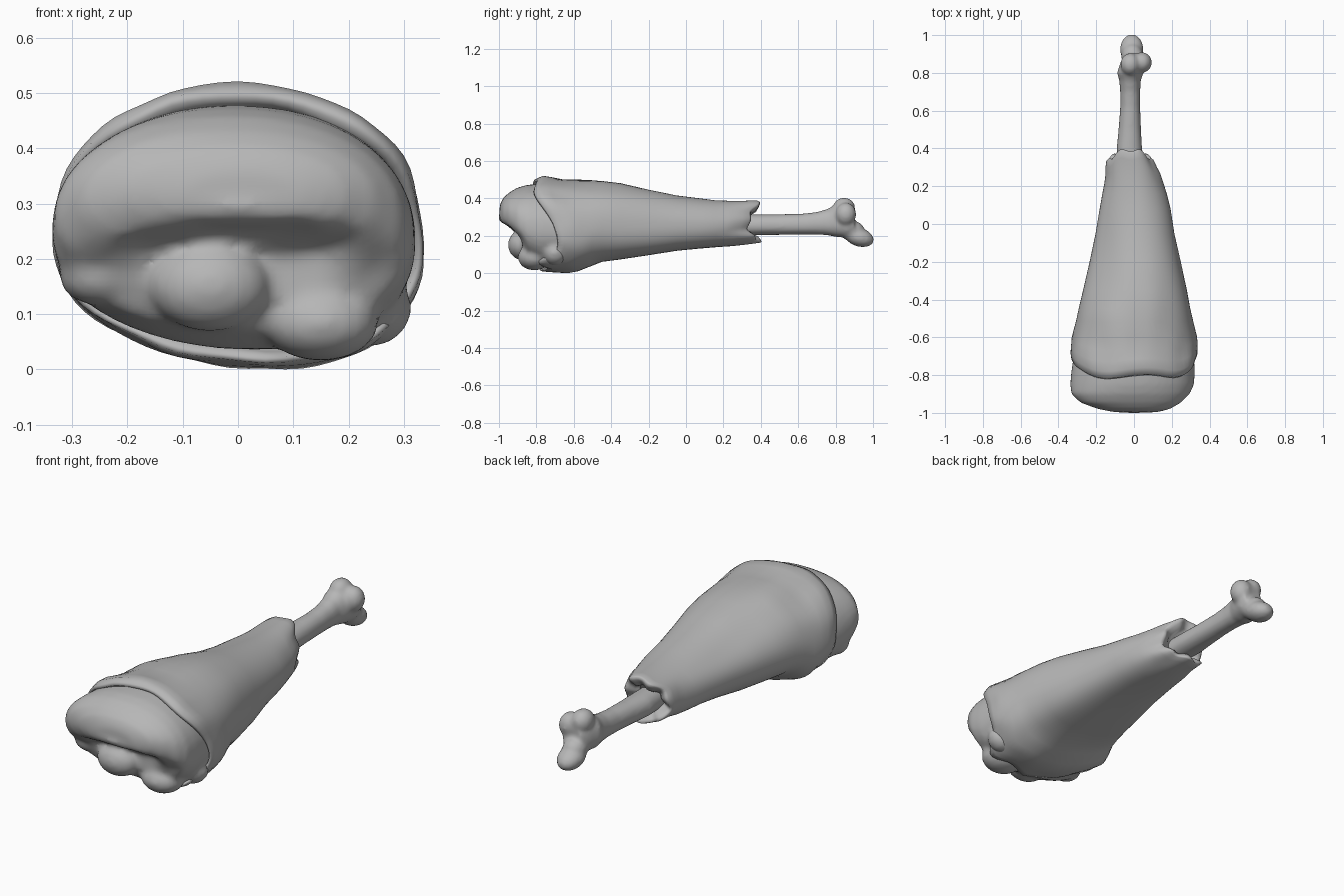
import bpy, bmesh, math
from mathutils import Vector, Matrix, noise

grey = bpy.data.materials.new("plain grey")
grey.diffuse_color = (0.47, 0.47, 0.47, 1)


def ring_point(ring, a):
    """Point on a flattened-oval cross-section (y, left, right, bottom, top)."""
    y, xl, xr, zb, zt = ring
    zm = zb + 0.44 * (zt - zb)
    c, s = math.cos(a), math.sin(a)
    p = 0.93
    x = (xl + xr) / 2 + (xr - xl) / 2 * math.copysign(abs(c) ** p, c)
    z = zm + (zt - zm if s > 0 else zm - zb) * math.copysign(abs(s) ** p, s)
    return Vector((x, y, z))


def loft(bm, rings, n, warp=None):
    """Closed tube through the rings, with an optional change to each point."""
    loops = []
    for r in rings:
        pts = [(2 * math.pi * i / n, ring_point(r, 2 * math.pi * i / n)) for i in range(n)]
        loops.append([bm.verts.new(warp(p, a) if warp else p) for a, p in pts])
    for l0, l1 in zip(loops, loops[1:]):
        for i in range(n):
            j = (i + 1) % n
            bm.faces.new((l0[i], l0[j], l1[j], l1[i]))
    bm.faces.new(loops[0])
    bm.faces.new(loops[-1])
    bmesh.ops.recalc_face_normals(bm, faces=bm.faces)


def lump(bm, centre, radii, tilt=0.0):
    m = (Matrix.Translation(centre) @ Matrix.Rotation(tilt, 4, 'X')
         @ Matrix.Diagonal((*radii, 1)))
    bmesh.ops.create_uvsphere(bm, u_segments=24, v_segments=16, radius=1, matrix=m)


def finish(name, bm, voxel=None, smooth=4):
    me = bpy.data.meshes.new(name)
    bm.to_mesh(me)
    bm.free()
    me.materials.append(grey)
    ob = bpy.data.objects.new(name, me)
    bpy.context.collection.objects.link(ob)
    for f in me.polygons:
        f.use_smooth = True
    if voxel:
        # melt overlapping lumps into one soft surface
        rm = ob.modifiers.new("melt", 'REMESH')
        rm.mode = 'VOXEL'
        rm.voxel_size = voxel
        rm.use_smooth_shade = True
        sm = ob.modifiers.new("soften", 'SMOOTH')
        sm.factor = 0.5
        sm.iterations = smooth
    return ob


def bell(a, deg, width):
    d = (math.degrees(a) - deg + 180) % 360 - 180
    return math.exp(-(d / width) ** 2)


def hump(v, centre, width):
    return math.exp(-((v - centre) / width) ** 2)


# Skin: long tapering sleeve, folded in at both ragged ends
def skin_warp(p, a):
    c, s = math.cos(a), math.sin(a)
    q = p.copy()
    out = (p - Vector((0, p.y, 0.24))).normalized()
    front = min(1, max(0, (-0.48 - p.y) / 0.3))
    back = min(1, max(0, (p.y - 0.16) / 0.17))
    slant = max(0, 0.85 * abs(c) - 0.5 * s) ** 2
    q.y += front * (0.14 * slant + 0.01 * math.sin(5 * a + 1))
    # loose flap reaching forward under the lower right, low side swung right
    q.y -= front * 0.1 * bell(a, -52, 16)
    if s < 0:
        q.x += 0.05 * s * s * min(1, max(0, (-0.2 - p.y) / 0.4))
    # body leans: slimmer upper left shoulder, fuller lower right
    q += out * (-0.03 * bell(a, 130, 32) + 0.026 * bell(a, -45, 30)) * hump(p.y, -0.2, 0.26)
    q -= out * 0.02 * bell(a, -125, 28) * hump(p.y, -0.5, 0.14)
    # tabs above and below the bone, notches at the sides
    q.y += back * (-0.03 * math.cos(2 * a) + 0.01 * math.sin(7 * a))
    q.z += back * 0.012 * bell(a, 75, 25)
    # gentle dents, stronger near the ends
    q += out * (0.004 + 0.007 * max(front, back)) * noise.noise(p * 9)
    # shallow crease and swelling on top
    q.z += 0.008 * hump(p.x, -0.12, 0.09) * hump(p.y, -0.52, 0.05) * max(0, s)
    q.z = max(q.z, 0)
    return q


bm = bmesh.new()
loft(bm, [
    (-0.70, -0.28, 0.28, 0.07, 0.44),
    (-0.78, -0.312, 0.312, 0.035, 0.475),
    (-0.81, -0.322, 0.322, 0.025, 0.49),
    (-0.805, -0.333, 0.333, 0.015, 0.506),
    (-0.77, -0.336, 0.336, 0.007, 0.519),
    (-0.72, -0.335, 0.336, 0.003, 0.513),
    (-0.66, -0.33, 0.334, 0.0, 0.503),
    (-0.60, -0.32, 0.325, 0.006, 0.5),
    (-0.52, -0.306, 0.31, 0.035, 0.499),
    (-0.45, -0.295, 0.299, 0.06, 0.495),
    (-0.35, -0.272, 0.278, 0.077, 0.484),
    (-0.20, -0.235, 0.243, 0.1, 0.452),
    (-0.05, -0.205, 0.212, 0.122, 0.42),
    (0.08, -0.182, 0.19, 0.132, 0.4),
    (0.16, -0.168, 0.173, 0.138, 0.39),
    (0.23, -0.157, 0.153, 0.144, 0.382),
    (0.28, -0.154, 0.138, 0.152, 0.378),
    (0.32, -0.153, 0.124, 0.156, 0.378),
    (0.355, -0.148, 0.112, 0.16, 0.38),
    (0.365, -0.138, 0.102, 0.166, 0.376),
    (0.358, -0.122, 0.09, 0.178, 0.36),
    (0.345, -0.1, 0.066, 0.195, 0.335),
    (0.325, -0.08, 0.05, 0.205, 0.32),
], 72, skin_warp)
finish("skin", bm)


# Meat: rounded front with an arched overhanging lip and knuckles below it
def meat_warp(p, a):
    q = p.copy()
    under = min(1, max(0, (0.275 - 0.6 * p.x ** 2 - p.z) / 0.05))
    q.y += under * max(0, -0.875 - p.y)
    s = math.sin(a)
    if s < 0:
        q.x += 0.035 * s * s
    return q


bm = bmesh.new()
loft(bm, [
    (-0.55, -0.27, 0.27, 0.07, 0.44),
    (-0.65, -0.312, 0.315, 0.04, 0.465),
    (-0.78, -0.332, 0.322, 0.035, 0.478),
    (-0.85, -0.338, 0.318, 0.07, 0.472),
    (-0.90, -0.332, 0.295, 0.13, 0.458),
    (-0.945, -0.285, 0.25, 0.205, 0.432),
    (-0.98, -0.19, 0.19, 0.25, 0.40),
    (-0.997, -0.10, 0.12, 0.275, 0.36),
], 48, meat_warp)
lump(bm, (0.0, -0.925, 0.295), (0.24, 0.078, 0.04))
lump(bm, (-0.05, -0.872, 0.15), (0.108, 0.08, 0.082), 0.3)
lump(bm, (0.15, -0.81, 0.085), (0.105, 0.09, 0.07))
lump(bm, (-0.25, -0.81, 0.17), (0.075, 0.07, 0.055))
lump(bm, (0.235, -0.70, 0.11), (0.08, 0.07, 0.07))
finish("meat", bm, 0.013, 6)

# Bone: slim shaft ending in two upper knobs and one long lower knob
bm = bmesh.new()
loft(bm, [
    (0.15, -0.075, 0.045, 0.2, 0.315),
    (0.40, -0.092, 0.043, 0.203, 0.315),
    (0.50, -0.082, 0.037, 0.205, 0.315),
    (0.62, -0.073, 0.033, 0.207, 0.318),
    (0.70, -0.073, 0.033, 0.207, 0.327),
    (0.76, -0.078, 0.036, 0.203, 0.345),
    (0.80, -0.09, 0.05, 0.194, 0.368),
    (0.86, -0.07, 0.065, 0.19, 0.37),
    (0.90, -0.05, 0.055, 0.205, 0.34),
], 32)
lump(bm, (-0.02, 0.845, 0.347), (0.052, 0.06, 0.057))
lump(bm, (0.042, 0.855, 0.315), (0.053, 0.055, 0.062))
lump(bm, (0.01, 0.85, 0.32), (0.06, 0.055, 0.06))
lump(bm, (-0.01, 0.89, 0.225), (0.058, 0.065, 0.055))
lump(bm, (-0.012, 0.925, 0.193), (0.062, 0.082, 0.05), -0.3)
finish("bone", bm, 0.009, 8)
